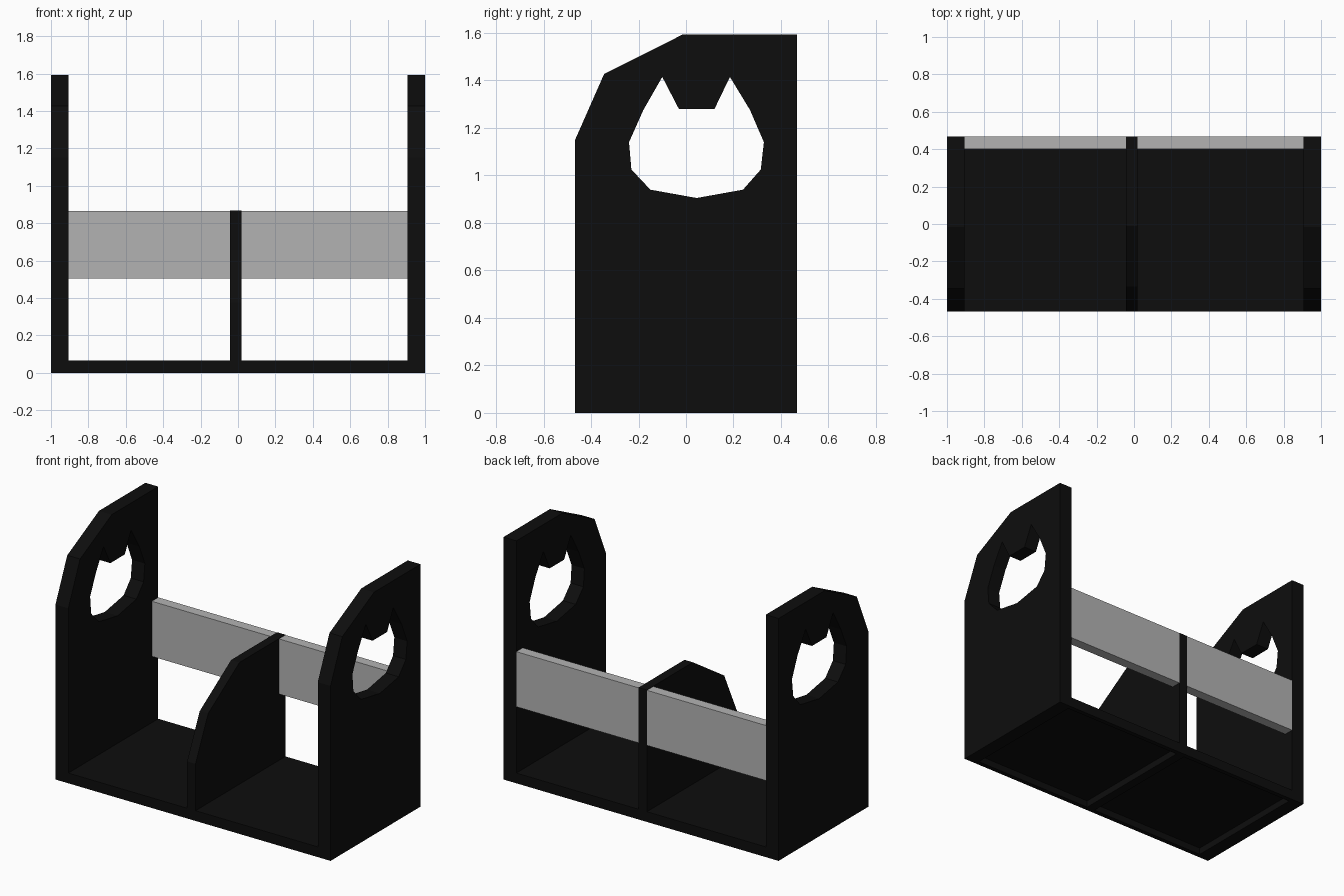
import bpy
import bmesh
from mathutils import Vector

if "Cube" in bpy.data.objects:
    bpy.data.objects.remove(bpy.data.objects["Cube"], do_unlink=True)


def make_material(name, rgb):
    mat = bpy.data.materials.new(name)
    mat.use_nodes = True
    mat.diffuse_color = (*rgb, 1)
    mat.node_tree.nodes["Principled BSDF"].inputs["Base Color"].default_value = (*rgb, 1)
    return mat


black = make_material("matte black", (0.004, 0.004, 0.004))
grey = make_material("light grey", (0.45, 0.45, 0.45))


def finish(bm, name, mat):
    bmesh.ops.recalc_face_normals(bm, faces=bm.faces)
    mesh = bpy.data.meshes.new(name)
    bm.to_mesh(mesh)
    bm.free()
    mesh.materials.append(mat)
    obj = bpy.data.objects.new(name, mesh)
    bpy.context.collection.objects.link(obj)
    return obj


def plate(name, loops, x0, x1, mat):
    """Upright panel: outline plus optional holes in (y, z), thickened along x."""
    bm = bmesh.new()
    for loop in loops:
        verts = [bm.verts.new((x0, y, z)) for y, z in loop]
        for a, b in zip(verts, verts[1:] + verts[:1]):
            bm.edges.new((a, b))
    bmesh.ops.triangle_fill(bm, use_beauty=True, edges=bm.edges[:], normal=(1, 0, 0))
    out = bmesh.ops.extrude_face_region(bm, geom=bm.faces[:], use_keep_orig=True)
    moved = [g for g in out["geom"] if isinstance(g, bmesh.types.BMVert)]
    bmesh.ops.translate(bm, verts=moved, vec=(x1 - x0, 0, 0))
    return finish(bm, name, mat)


def box(name, lo, hi, mat):
    bm = bmesh.new()
    bmesh.ops.create_cube(bm, size=1)
    lo, hi = Vector(lo), Vector(hi)
    bmesh.ops.scale(bm, vec=hi - lo, verts=bm.verts)
    bmesh.ops.translate(bm, vec=(lo + hi) / 2, verts=bm.verts)
    return finish(bm, name, mat)


D = 0.467        # half depth
INNER = 0.907    # inner face of the side panels
FLOOR = 0.067    # floor top

# Side panels with a cat-head cutout
side = [(D, 0), (D, 1.593), (-0.015, 1.593), (-0.345, 1.427), (-D, 1.15), (-D, 0)]
cat = [(-0.10, 1.415), (-0.18, 1.275), (-0.24, 1.14), (-0.23, 1.025), (-0.15, 0.94),
       (0.045, 0.905), (0.24, 0.94), (0.315, 1.025), (0.328, 1.14), (0.27, 1.275),
       (0.185, 1.415), (0.12, 1.28), (-0.03, 1.28)]
for name, s in (("left_side_panel", 1), ("right_side_panel", -1)):
    plate(name, [side, cat], s * INNER, s, black)

# Middle divider
middle = [(D, 0), (D, 0.867), (-0.01, 0.867), (-0.335, 0.656), (-D, 0.375), (-D, 0)]
plate("middle_divider", [middle], -0.043, 0.018, black)

# Floor, recessed underneath between its front and back lips
box("floor", (-INNER, -D, 0.045), (INNER, D, FLOOR), black)
for name, s in (("front_lip", -1), ("back_lip", 1)):
    ys = sorted((s * D, s * (D - 0.03)))
    box(name, (-INNER, ys[0], 0), (INNER, ys[1], 0.045), black)

# Back rails on either side of the divider
box("left_back_rail", (0.018, 0.40, 0.503), (INNER, D, 0.865), grey)
box("right_back_rail", (-INNER, 0.40, 0.503), (-0.043, D, 0.865), grey)
